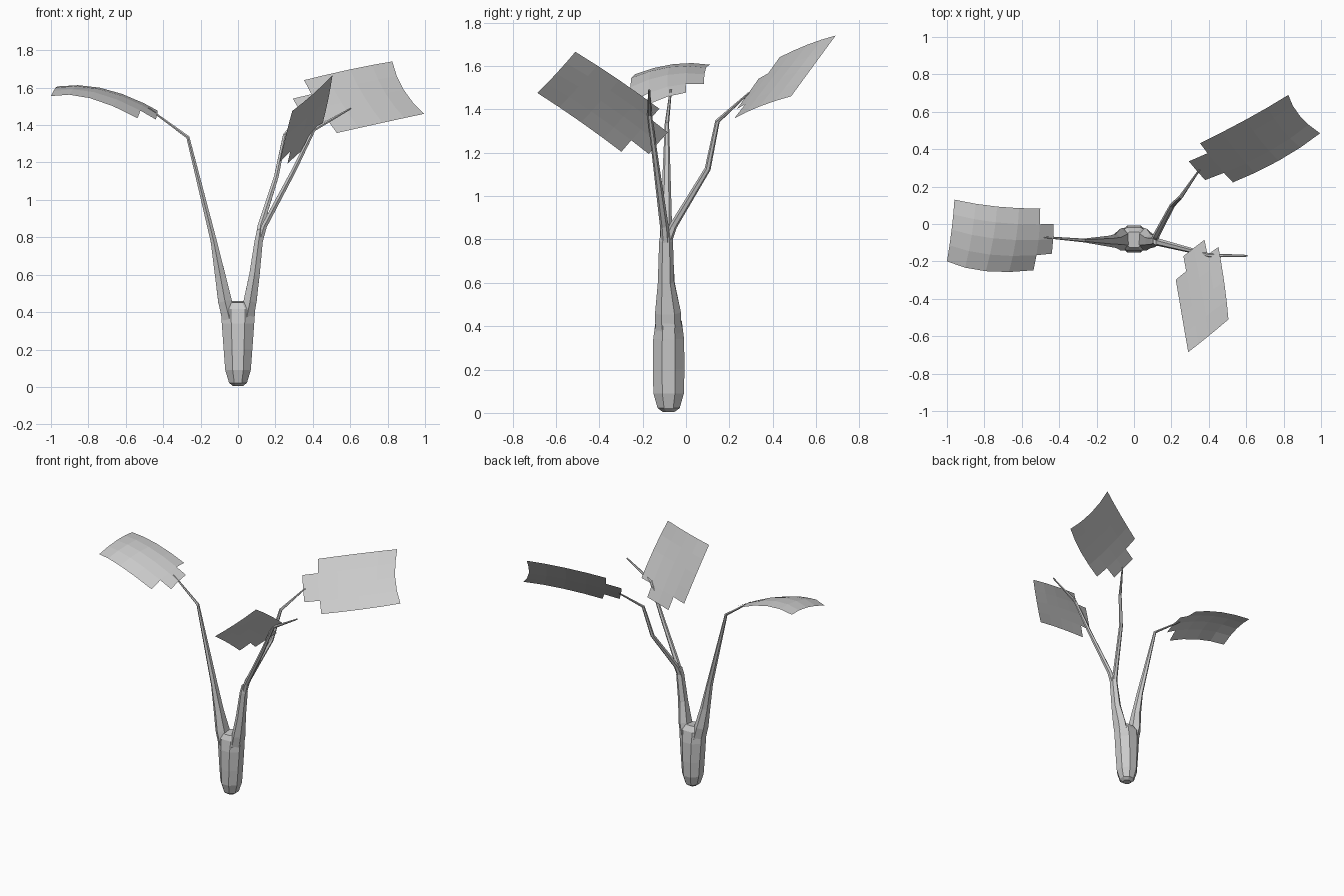
import bpy, bmesh, math
from mathutils import Vector

bark_grey = bpy.data.materials.new("plain_grey")
bark_grey.diffuse_color = (0.6, 0.6, 0.6, 1)


def finish(bm, name):
    mesh = bpy.data.meshes.new(name)
    bm.to_mesh(mesh)
    bm.free()
    mesh.materials.append(bark_grey)
    obj = bpy.data.objects.new(name, mesh)
    bpy.context.collection.objects.link(obj)
    return obj


def tube(name, stations, sides):
    """Faceted tube through (x, y, z, radius_x, radius_y) stations."""
    bm = bmesh.new()
    pts = [Vector(s[:3]) for s in stations]
    rings = []
    for i, s in enumerate(stations):
        before = (pts[i] - pts[i - 1]).normalized() if i else Vector()
        after = (pts[i + 1] - pts[i]).normalized() if i + 1 < len(pts) else Vector()
        t = (before + after).normalized()
        depth = (Vector((0, 1, 0)) - t * t.y).normalized()
        width = depth.cross(t)
        ring = []
        for k in range(sides):
            a = 2 * math.pi * (k + 0.5) / sides
            ring.append(bm.verts.new(pts[i] + width * s[3] * math.cos(a) + depth * s[4] * math.sin(a)))
        rings.append(ring)
    for lo, hi in zip(rings, rings[1:]):
        for k in range(sides):
            n = (k + 1) % sides
            bm.faces.new((lo[k], lo[n], hi[n], hi[k]))
    bm.faces.new(rings[0][::-1])
    bm.faces.new(rings[-1])
    bmesh.ops.recalc_face_normals(bm, faces=bm.faces)
    return finish(bm, name)


def quad(a, b, c, t):
    """Parabola through a, b, c at t = 0, 0.5, 1."""
    return a * (1 - t) * (1 - 2 * t) + b * 4 * t * (1 - t) + c * t * (2 * t - 1)


def leaf(name, control, first):
    """Curved 4-wide sheet from 3x3 points; the stem row keeps its two middle cells."""
    rows = [[Vector(p) for p in row] for row in control]
    steps = [0, first, 0.34, 0.56, 0.78, 1]
    bm = bmesh.new()
    grid = [[bm.verts.new(quad(*[quad(*r, v / 4) for r in rows], u)) for v in range(5)] for u in steps]
    for i in range(len(steps) - 1):
        for j in range(4):
            if i == 0 and j in (0, 3):
                continue
            bm.faces.new((grid[i][j], grid[i][j + 1], grid[i + 1][j + 1], grid[i + 1][j]))
    loose = [v for v in bm.verts if not v.link_faces]
    bmesh.ops.delete(bm, geom=loose, context='VERTS')
    bmesh.ops.recalc_face_normals(bm, faces=bm.faces)
    if sum(f.normal.z for f in bm.faces) < 0:
        bmesh.ops.reverse_faces(bm, faces=bm.faces)
    return finish(bm, name)


# Swollen trunk
tube("trunk", [(0, -0.08, 0.005, 0.03, 0.03), (0, -0.08, 0.022, 0.052, 0.055),
               (0, -0.08, 0.09, 0.074, 0.076), (0, -0.08, 0.2, 0.083, 0.079),
               (0, -0.08, 0.34, 0.094, 0.077), (0, -0.08, 0.42, 0.1, 0.066),
               (0, -0.083, 0.455, 0.06, 0.045)], 8)

# Two main limbs
tube("left_limb", [(-0.04, -0.08, 0.34, 0.045, 0.06), (-0.07, -0.083, 0.46, 0.042, 0.06),
                   (-0.096, -0.09, 0.6, 0.032, 0.038), (-0.13, -0.092, 0.78, 0.019, 0.03),
                   (-0.268, -0.088, 1.335, 0.01, 0.01), (-0.48, -0.07, 1.49, 0.005, 0.005)], 6)
tube("right_limb", [(0.04, -0.08, 0.34, 0.045, 0.06), (0.065, -0.083, 0.46, 0.04, 0.06),
                    (0.088, -0.092, 0.6, 0.032, 0.038), (0.112, -0.092, 0.79, 0.025, 0.032),
                    (0.118, -0.09, 0.84, 0.018, 0.024)], 6)

# Thin branches on the right
tube("back_branch", [(0.11, -0.085, 0.79, 0.02, 0.02), (0.12, -0.06, 0.86, 0.018, 0.018),
                     (0.205, 0.1, 1.125, 0.014, 0.014), (0.25, 0.145, 1.345, 0.011, 0.011),
                     (0.35, 0.29, 1.475, 0.005, 0.005)], 6)
tube("front_branch", [(0.118, -0.095, 0.79, 0.02, 0.02), (0.14, -0.1, 0.86, 0.017, 0.02),
                      (0.3, -0.14, 1.16, 0.014, 0.014), (0.405, -0.168, 1.375, 0.011, 0.011),
                      (0.605, -0.17, 1.49, 0.005, 0.005)], 6)

# Leaves: stem row, middle row, tip row
leaf("left_leaf", [[(-0.43, 0.085, 1.48), (-0.432, -0.08, 1.46), (-0.45, -0.235, 1.385)],
                   [(-0.7, 0.09, 1.585), (-0.72, -0.08, 1.587), (-0.76, -0.255, 1.535)],
                   [(-0.96, 0.13, 1.603), (-0.975, -0.03, 1.6), (-1.0, -0.2, 1.555)]], 0.13)
leaf("back_leaf", [[(0.255, 0.385, 1.615), (0.335, 0.285, 1.47), (0.43, 0.185, 1.335)],
                   [(0.565, 0.54, 1.69), (0.645, 0.425, 1.54), (0.74, 0.32, 1.405)],
                   [(0.825, 0.69, 1.74), (0.885, 0.58, 1.59), (0.995, 0.485, 1.46)]], 0.15)
leaf("front_leaf", [[(0.21, -0.215, 1.14), (0.32, -0.128, 1.245), (0.435, -0.04, 1.34)],
                    [(0.25, -0.455, 1.32), (0.363, -0.363, 1.42), (0.478, -0.28, 1.515)],
                    [(0.29, -0.685, 1.475), (0.4, -0.598, 1.565), (0.505, -0.51, 1.665)]], 0.17)
